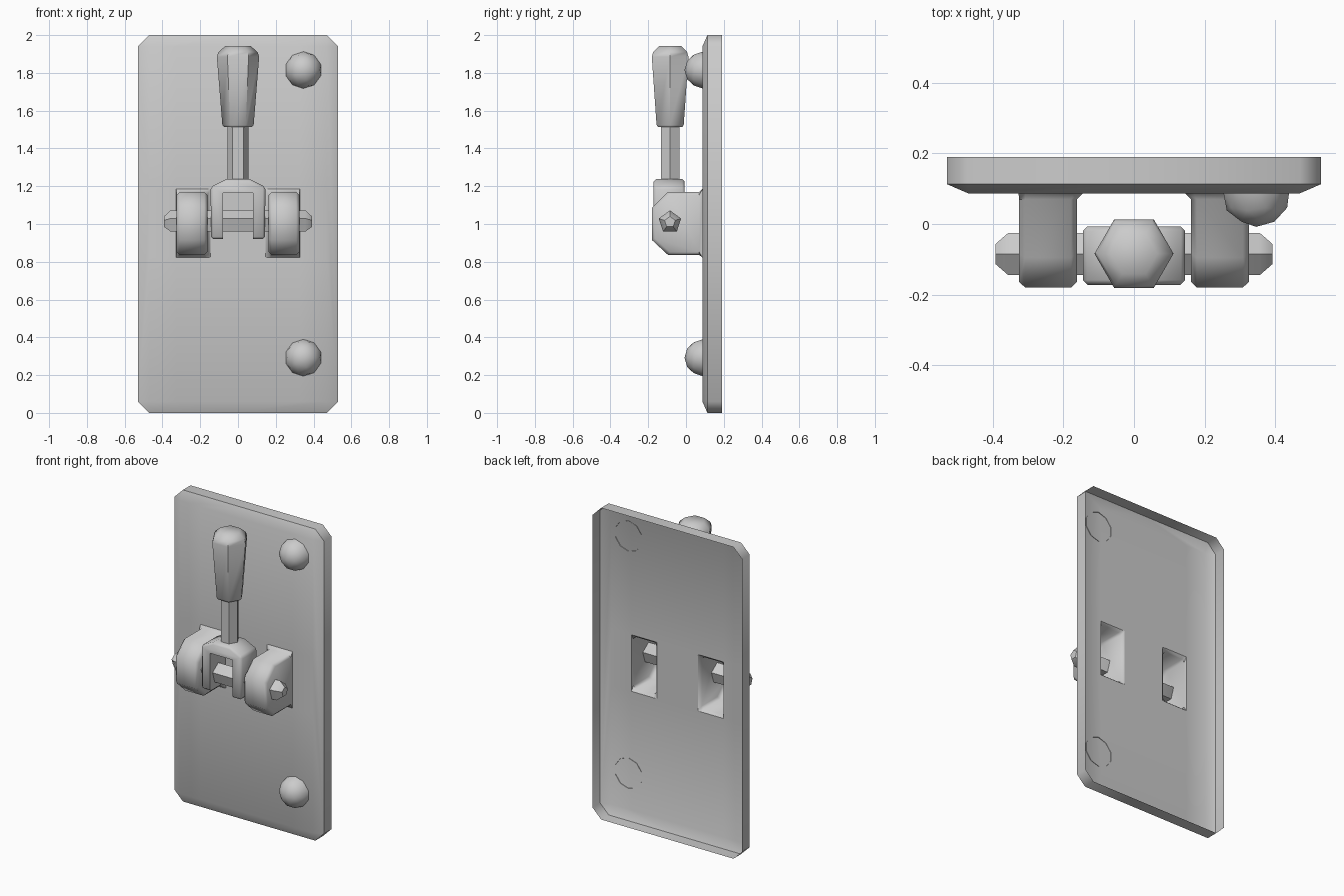
import bpy, bmesh, math
from mathutils import Matrix

if "Cube" in bpy.data.objects:
    bpy.data.objects.remove(bpy.data.objects["Cube"])


def finish(bm, name, angle=50):
    bmesh.ops.remove_doubles(bm, verts=bm.verts, dist=0.0005)
    bmesh.ops.recalc_face_normals(bm, faces=bm.faces)
    for f in bm.faces:
        f.smooth = True
    me = bpy.data.meshes.new(name)
    bm.to_mesh(me)
    bm.free()
    me.set_sharp_from_angle(angle=math.radians(angle))
    ob = bpy.data.objects.new(name, me)
    bpy.context.collection.objects.link(ob)
    return ob


def from_polys(name, polys):
    bm = bmesh.new()
    for p in polys:
        bm.faces.new([bm.verts.new(c) for c in p])
    return finish(bm, name)


def mirror_x(ob):
    ob.modifiers.new("mirror", 'MIRROR').use_clip = True


def lathe(name, rings, sides, matrix, start=0.0):
    """Capped few-sided solid from (radius, height) rings."""
    pts = [[(r * math.cos(start + 2 * math.pi * i / sides),
             r * math.sin(start + 2 * math.pi * i / sides), h)
            for i in range(sides)] for r, h in rings]
    polys = [pts[0][::-1], pts[-1]]
    for a, b in zip(pts, pts[1:]):
        for i in range(sides):
            j = (i + 1) % sides
            polys.append([a[i], a[j], b[j], b[i]])
    ob = from_polys(name, polys)
    ob.data.transform(matrix)
    return ob


# Plate: open-backed shell, right half, with an opening behind the bracket
F, E, B = 0.087, 0.113, 0.19           # front, bevel end, back (y)
W, IN = 0.53, 0.47                     # outer and inner half width
HX0, HX1, HZ0, HZ1 = 0.145, 0.327, 0.822, 1.185
xs, zs = [0, HX0, HX1, IN], [0.06, HZ0, HZ1, 1.94]
polys = []
for i in range(3):
    for k in range(3):
        if (i, k) != (1, 1):
            polys.append([(xs[i], F, zs[k]), (xs[i + 1], F, zs[k]),
                          (xs[i + 1], F, zs[k + 1]), (xs[i], F, zs[k + 1])])
polys.append([(IN, F, z) for z in zs] + [(W, E, 1.94), (W, E, 0.06)])
polys.append([(W, E, 0.06), (W, E, 1.94), (W, B, 1.94), (W, B, 0.06)])
for zi, zo in ((0.06, 0.0), (1.94, 2.0)):
    polys.append([(x, F, zi) for x in xs] + [(IN, E, zo), (0, E, zo)])
    polys.append([(0, E, zo), (IN, E, zo), (IN, B, zo), (0, B, zo)])
    polys.append([(IN, F, zi), (W, E, zi), (IN, E, zo)])
    polys.append([(IN, E, zo), (W, E, zi), (W, B, zi), (IN, B, zo)])
mirror_x(from_polys("plate", polys))

# Brackets: hollow lugs growing out of the plate, flared at the base
side = [(0.07, 1.17), (-0.095, 1.17), (-0.18, 1.085),
        (-0.18, 0.915), (-0.095, 0.836), (0.07, 0.836)]
cols = []
for x, xb, inset in ((0.162, HX0, 0.016), (0.178, 0.17, 0),
                     (0.308, 0.308, 0), (0.325, HX1, 0.016)):
    sy, sz = 1 - inset / 0.25, 1 - inset / 0.167
    cols.append([(xb, F, HZ1)]
                + [(x, 0.07 + (y - 0.07) * sy, 1.003 + (z - 1.003) * sz) for y, z in side]
                + [(xb, F, HZ0)])
polys = []
for a, b in zip(cols, cols[1:]):
    for i in range(len(a) - 1):
        polys.append([a[i], a[i + 1], b[i + 1], b[i]])
for c in (cols[0], cols[-1]):
    polys.append(c[1:-1])
    polys.append([c[0], c[1], c[-2], c[-1]])
mirror_x(from_polys("bracket", polys))

# Axle: five-sided pin with tapered ends
AY, AZ = -0.085, 1.01
lathe("axle", [(0.03, -0.392), (0.062, -0.357), (0.062, 0.357), (0.03, 0.392)], 5,
      Matrix.Translation((0, AY, AZ)) @ Matrix.Rotation(math.pi / 2, 4, 'Y'), math.pi)

# Fork: arched U straddling the axle
half = [(0.06, 1.238), (0.145, 1.197), (0.143, 0.92), (0.08, 0.92), (0.08, 1.165)]
outline = half + [(-x, z) for x, z in reversed(half)]
bm = bmesh.new()
face = bm.faces.new([bm.verts.new((x, -0.172, z)) for x, z in outline])
ext = bmesh.ops.extrude_face_region(bm, geom=[face])
bmesh.ops.translate(bm, vec=(0, 0.165, 0),
                    verts=[g for g in ext["geom"] if isinstance(g, bmesh.types.BMVert)])
bmesh.ops.recalc_face_normals(bm, faces=bm.faces)
outer = [e for e in bm.edges if e.calc_face_angle(0) > 0.6
         and not all(abs(v.co.x) < 0.081 and v.co.z < 1.2 for v in e.verts)]
bmesh.ops.bevel(bm, geom=outer, offset=0.013, segments=1, affect='EDGES')
finish(bm, "fork")

# Lever stem and grip: six-sided
up = Matrix.Translation((0, AY + 0.001, 0))
lathe("lever_stem", [(0.056, 1.22), (0.056, 1.53)], 6, up)
lathe("grip", [(0.074, 1.513), (0.083, 1.525), (0.112, 1.885),
               (0.104, 1.91), (0.066, 1.943)], 6, up)

# Bolts: faceted half domes on the right edge
for name, z in (("upper_bolt", 1.815), ("lower_bolt", 0.292)):
    bm = bmesh.new()
    bmesh.ops.create_icosphere(bm, subdivisions=2, radius=0.098)
    bmesh.ops.delete(bm, geom=[v for v in bm.verts if v.co.z < -0.005], context='VERTS')
    bmesh.ops.transform(bm, verts=bm.verts, matrix=Matrix.Translation((0.346, 0.09, z))
                        @ Matrix.Rotation(math.pi / 2, 4, 'X'))
    finish(bm, name)
